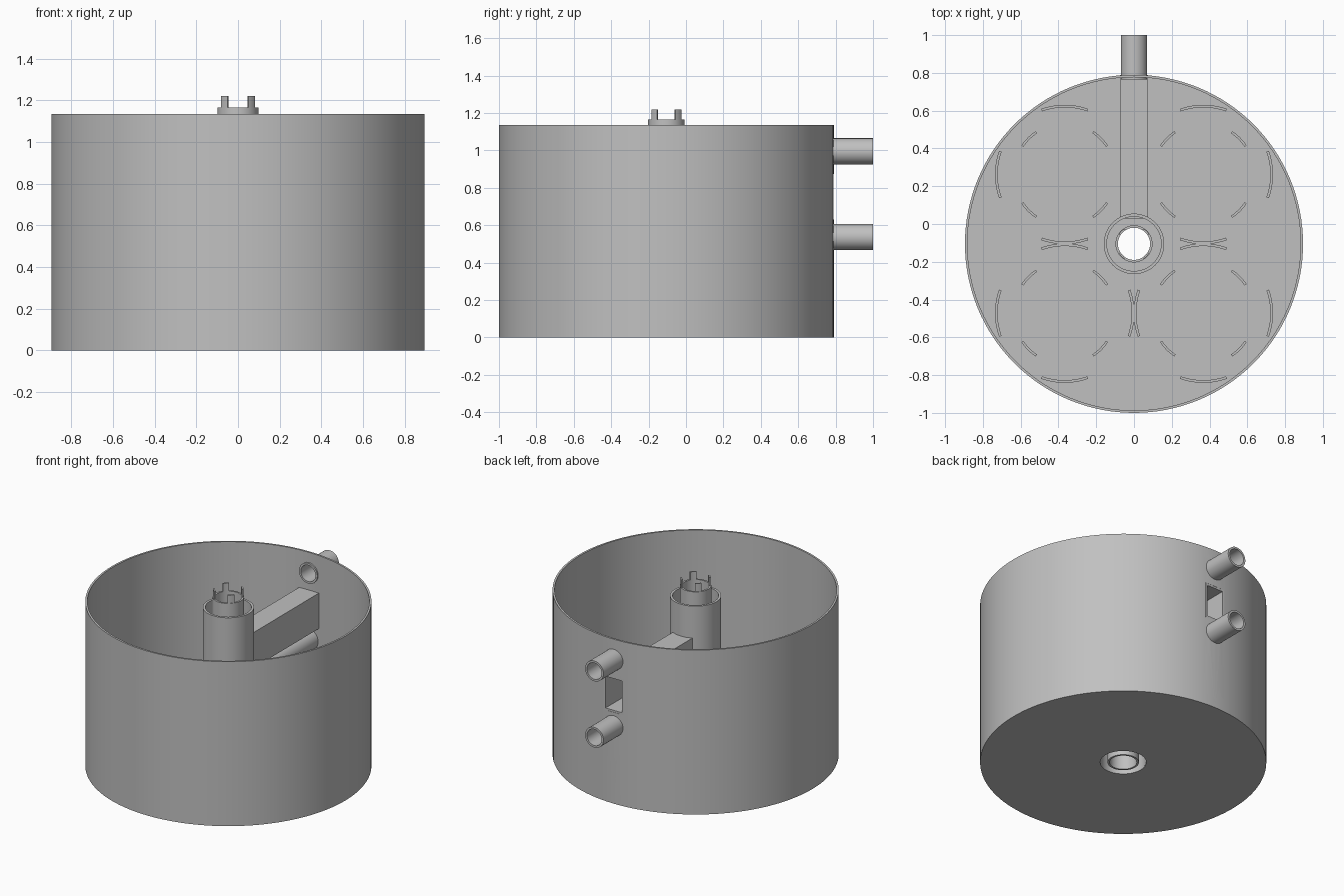
import bpy, bmesh
from math import sin, cos, pi, radians, atan2
from mathutils import Matrix, Vector

cube = bpy.data.objects.get("Cube")
if cube:
    bpy.data.objects.remove(cube, do_unlink=True)

AXIS_Y = -0.105          # drum axis
DRUM_R, DRUM_H, WALL = 0.895, 1.135, 0.013
COL_R, COL_IN = 0.16, 0.144
TUBE_R, TUBE_IN = 0.098, 0.085
PIPE_R, PIPE_IN = 0.07, 0.056
DUCT_W, DUCT_LO, DUCT_HI = 0.075, 0.63, 0.875
HIGH_PIPE, LOW_PIPE = 0.995, 0.537

grey = bpy.data.materials.new("plain_grey")
grey.use_nodes = True
grey.diffuse_color = (0.53, 0.53, 0.53, 1)
grey.node_tree.nodes["Principled BSDF"].inputs["Base Color"].default_value = grey.diffuse_color


def finish(name, bm):
    """Turn a bmesh into a shaded object."""
    bmesh.ops.recalc_face_normals(bm, faces=bm.faces)
    mesh = bpy.data.meshes.new(name)
    bm.to_mesh(mesh)
    bm.free()
    mesh.materials.append(grey)
    ob = bpy.data.objects.new(name, mesh)
    bpy.context.collection.objects.link(ob)
    return ob


def smooth(ob):
    bpy.ops.object.select_all(action='DESELECT')
    ob.select_set(True)
    bpy.context.view_layer.objects.active = ob
    bpy.ops.object.shade_smooth_by_angle(angle=radians(30))


def lathe(name, profile, steps=64, matrix=None):
    """Revolve a closed (radius, height) profile round z."""
    bm = bmesh.new()
    rings = []
    for i in range(steps):
        a = 2 * pi * i / steps
        rings.append([bm.verts.new((r * cos(a), r * sin(a), z)) for r, z in profile])
    n = len(profile)
    for i in range(steps):
        p, q = rings[i], rings[(i + 1) % steps]
        for j in range(n):
            k = (j + 1) % n
            bm.faces.new((p[j], q[j], q[k], p[k]))
    bm.transform(matrix or Matrix.Translation((0, AXIS_Y, 0)))
    return finish(name, bm)


def ring(r_in, r_out, lo, hi):
    return [(r_in, lo), (r_out, lo), (r_out, hi), (r_in, hi)]


def along_y(z):
    return Matrix.Translation((0, 0, z)) @ Matrix.Rotation(-pi / 2, 4, 'X')


def box(bm, x0, x1, y0, y1, z0, z1):
    size = Vector((x1 - x0, y1 - y0, z1 - z0))
    mid = Vector((x0 + x1, y0 + y1, z0 + z1)) / 2
    bmesh.ops.create_cube(bm, size=1, matrix=Matrix.Translation(mid) @ Matrix.Diagonal(size).to_4x4())


def arc_rib(bm, cx, cy, r_in, r_out, mid, half, z0, z1, steps=10):
    """Curved upright rib centred on angle mid."""
    rows = []
    for i in range(steps + 1):
        a = mid + half * (2 * i / steps - 1)
        rows.append([bm.verts.new((cx + r * cos(a), cy + r * sin(a), z))
                     for r, z in ring(r_in, r_out, z0, z1)])
    for p, q in zip(rows, rows[1:]):
        for j in range(4):
            k = (j + 1) % 4
            bm.faces.new((p[j], q[j], q[k], p[k]))
    bm.faces.new(rows[0])
    bm.faces.new(rows[-1][::-1])


def cut(ob, cutter):
    """Subtract a cutter, then remove it."""
    cutter.hide_render = True
    mod = ob.modifiers.new("opening", 'BOOLEAN')
    mod.operation, mod.solver, mod.object = 'DIFFERENCE', 'EXACT', cutter
    bpy.context.view_layer.objects.active = ob
    bpy.ops.object.modifier_apply(modifier=mod.name)
    bpy.data.objects.remove(cutter, do_unlink=True)


def box_cutter(y0, y1):
    bm = bmesh.new()
    box(bm, -DUCT_W, DUCT_W, y0, y1, DUCT_LO, DUCT_HI)
    return finish("duct_cutter", bm)


def bore_cutter(z, y0, y1):
    bm = bmesh.new()
    bmesh.ops.create_cone(bm, cap_ends=True, segments=48, radius1=PIPE_R - 0.003,
                          radius2=PIPE_R - 0.003, depth=y1 - y0,
                          matrix=Matrix.Translation((0, (y0 + y1) / 2, 0)) @ along_y(z))
    return finish("bore_cutter", bm)


# Drum: outer wall and floor with a central hole
drum = lathe("drum", [(COL_IN, 0), (DRUM_R, 0), (DRUM_R, DRUM_H), (DRUM_R - WALL, DRUM_H),
                      (DRUM_R - WALL, 0.015), (COL_IN, 0.015)], 128)
cut(drum, box_cutter(0.7, 0.9))
for z in (HIGH_PIPE, LOW_PIPE):
    cut(drum, bore_cutter(z, 0.7, 0.9))
smooth(drum)

# Central column, opened where the duct and the lower pipe arrive
column = lathe("central_column", ring(COL_IN, COL_R, 0.005, 1.095))
cut(column, box_cutter(AXIS_Y + 0.05, AXIS_Y + 0.2))
cut(column, bore_cutter(LOW_PIPE, AXIS_Y + 0.05, AXIS_Y + 0.2))
smooth(column)

# Inner tube and the plate that holds it in the column
smooth(lathe("inner_tube", ring(TUBE_IN, TUBE_R, 0, 1.165)))
smooth(lathe("column_plate", ring(TUBE_R - 0.003, COL_IN + 0.003, 0.4, 0.415)))

# Four teeth on top of the inner tube
bm = bmesh.new()
for i in range(4):
    arc_rib(bm, 0, AXIS_Y, TUBE_IN, TUBE_R - 0.003, pi / 4 + i * pi / 2, 0.23, 1.16, 1.22)
smooth(finish("tube_teeth", bm))

# Pipes: a short upper stub and a long lower one reaching the column
for name, z, y0 in (("upper_pipe", HIGH_PIPE, 0.765), ("lower_pipe", LOW_PIPE, AXIS_Y + 0.14)):
    smooth(lathe(name, ring(PIPE_IN, PIPE_R, y0, 1.0), 48, along_y(z)))

# Rectangular duct from the column to the outer wall
bm = bmesh.new()
y0, y1, t = AXIS_Y + 0.135, 0.788, 0.013
for side in (-1, 1):
    inner, outer = sorted((side * (DUCT_W - t), side * DUCT_W))
    box(bm, inner, outer, y0, y1, DUCT_LO, DUCT_HI)
for lo in (DUCT_LO, DUCT_HI - t):
    box(bm, t - DUCT_W, DUCT_W - t, y0, y1, lo, lo + t)
finish("duct", bm)

# Floor ribs: four round cradles, long arcs on the axes and short arcs on the diagonals
bm = bmesh.new()
for sx in (-1, 1):
    for sy in (-1, 1):
        for i in range(4):
            cx, cy = sx * 0.367, AXIS_Y + sy * 0.367
            arc_rib(bm, cx, cy, 0.355, 0.369, i * pi / 2, 0.345, 0.01, 0.1)
            arc_rib(bm, cx, cy, 0.263, 0.276, pi / 4 + i * pi / 2, 0.195, 0.01, 0.1)
smooth(finish("floor_ribs", bm))
